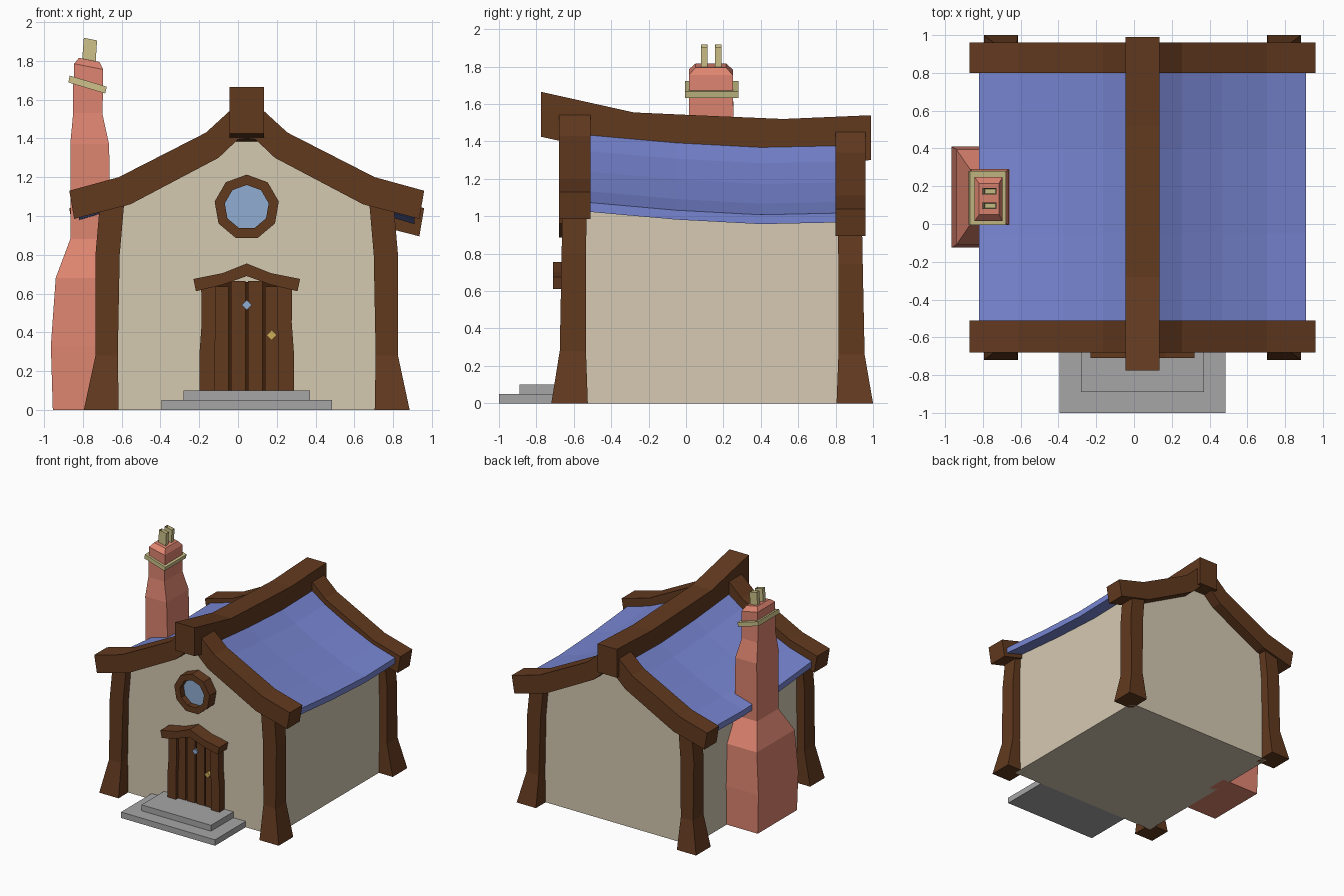
import bpy, bmesh
from math import sin, cos, pi

if "Cube" in bpy.data.objects:
    bpy.data.objects.remove(bpy.data.objects["Cube"])

CX, CY = 0.045, 0.14          # centre lines of the cottage


def material(name, rgb):
    m = bpy.data.materials.new(name)
    m.diffuse_color = [(c / 255) ** 2.2 for c in rgb] + [1]
    m.use_nodes = True
    m.node_tree.nodes["Principled BSDF"].inputs["Base Color"].default_value = m.diffuse_color
    return m


WOOD = material("wood", (98, 60, 36))
DARK = material("dark_wood", (62, 36, 20))
PLASTER = material("plaster", (212, 200, 176))
TILE = material("roof_tile", (118, 132, 208))
BRICK = material("brick", (222, 132, 112))
SAND = material("sandstone", (204, 192, 136))
GLASS = material("glass", (142, 172, 208))
GOLD = material("brass", (205, 172, 90))
STONE = material("stone", (165, 165, 165))


def finish(name, bm, mat):
    bmesh.ops.recalc_face_normals(bm, faces=bm.faces)
    me = bpy.data.meshes.new(name)
    bm.to_mesh(me)
    bm.free()
    ob = bpy.data.objects.new(name, me)
    me.materials.append(mat)
    bpy.context.collection.objects.link(ob)
    return ob


def loft(name, sections, mat, hollow=0):
    """Skin closed loops of equal length and cap both ends."""
    bm = bmesh.new()
    rings = [[bm.verts.new(p) for p in s] for s in sections]
    n = len(rings[0])
    for a, b in zip(rings, rings[1:]):
        for i in range(n):
            j = (i + 1) % n
            bm.faces.new((a[i], a[j], b[j], b[i]))
    bm.faces.new(rings[0])
    top = bm.faces.new(rings[-1])
    if hollow:                 # recess the top cap
        bmesh.ops.recalc_face_normals(bm, faces=bm.faces)
        bmesh.ops.inset_region(bm, faces=[top], thickness=hollow)
        for v in top.verts:
            v.co.z -= 0.04
    return finish(name, bm, mat)


def extrude_y(name, profile, y0, y1, mat, dz=0):
    return loft(name, [[(x, y, z + dz) for x, z in profile] for y in (y0, y1)], mat)


def box(name, x0, x1, y0, y1, z0, z1, mat):
    return extrude_y(name, [(x0, z0), (x1, z0), (x1, z1), (x0, z1)], y0, y1, mat)


def both(half):
    """Mirror a right-hand outline (offsets from CX, centre point first)."""
    return ([(CX - x, z) for x, z in reversed(half[1:])]
            + [(CX + x, z) for x, z in half])


# Roof: curved slope profile, sagging along the ridge direction
slope = [(0, 1.50), (0.09, 1.43), (0.21, 1.345), (0.42, 1.235), (0.66, 1.13), (0.865, 1.07)]
sag = [(-0.59, 0.01), (-0.3, -0.016), (-0.05, -0.038), (0.4, -0.062), (0.87, -0.052)]
outer = both(slope)
inner = both([(x, z - 0.05) for x, z in slope])
loft("roof", [[(x, y, z + d) for x, z in outer + inner[::-1]] for y, d in sag], TILE)

# Walls follow the underside of the roof
gable = both([(0, 1.46)] + [(x, z - 0.03) for x, z in slope[1:5]] + [(0.705, 1.085), (0.71, 0)])
loft("walls", [[(x, y, z + d if z else 0) for x, z in gable] for y, d in sag], PLASTER)

# Gable rafters, front and back
r_top = [(0, 1.60), (0.09, 1.54), (0.21, 1.43), (0.66, 1.20), (0.915, 1.13)]
r_low = [(0, 1.40), (0.045, 1.395), (0.145, 1.30), (0.60, 1.06), (0.89, 0.985)]
rafter = both(r_top) + both(r_low)[::-1]
extrude_y("front_rafters", rafter, -0.68, -0.51, WOOD)
extrude_y("back_rafters", rafter, 0.80, 0.96, WOOD, -0.09)

# Ridge beam
ridge = [(-0.775, 1.665), (-0.28, 1.555), (0.12, 1.537), (0.52, 1.52), (0.99, 1.54)]
loft("ridge_beam", [[(CX - 0.09, y, z), (CX + 0.09, y, z),
                     (CX + 0.09, y, z - 0.24), (CX - 0.09, y, z - 0.24)]
                    for y, z in ridge], WOOD)

# Corner posts: z, inner and outer offsets in x, inner and outer offsets in y
post = [(0, 0.66, 0.84, 0.665, 0.86), (0.28, 0.665, 0.78, 0.675, 0.815),
        (0.80, 0.655, 0.78, 0.675, 0.805), (1.09, 0.63, 0.755, 0.67, 0.80)]
for sy, end, k in ((-1, "front", 1), (1, "back", 0.93)):
    for sx, side in ((-1, "left"), (1, "right")):
        loft(f"{end}_{side}_post",
             [[(CX + sx * a, CY + sy * c, z * k), (CX + sx * b, CY + sy * c, z * k),
               (CX + sx * b, CY + sy * d, z * k), (CX + sx * a, CY + sy * d, z * k)]
              for z, a, b, c, d in post], WOOD)


# Chimney: leaning rectangular sections (x0, x1, y0, y1, z at centre, tilt)
def stack(name, rows, mat, hollow=0):
    secs = []
    for x0, x1, y0, y1, z, t in rows:
        h = (x1 - x0) / 2 * t
        secs.append([(x0, y0, z + h), (x1, y0, z - h), (x1, y1, z - h), (x0, y1, z + h)])
    return loft(name, secs, mat, hollow)


stack("chimney", [(-0.955, -0.60, -0.12, 0.405, 0, 0), (-0.965, -0.60, -0.125, 0.41, 0.33, 0),
                  (-0.94, -0.60, -0.11, 0.395, 0.68, 0), (-0.865, -0.655, 0, 0.285, 0.88, 0),
                  (-0.865, -0.665, -0.005, 0.29, 1.37, 0), (-0.85, -0.70, 0.015, 0.255, 1.53, 0),
                  (-0.85, -0.695, 0.015, 0.25, 1.68, 0.3)], BRICK)
stack("chimney_collar", [(-0.875, -0.685, -0.005, 0.28, 1.66, 0.3),
                         (-0.868, -0.677, -0.005, 0.28, 1.695, 0.3)], SAND)
stack("chimney_crown", [(-0.845, -0.695, 0.015, 0.25, 1.68, 0.3),
                        (-0.845, -0.695, 0.015, 0.25, 1.77, 0.2),
                        (-0.82, -0.715, 0.05, 0.215, 1.805, 0.2)], BRICK)
for i, y in enumerate((0.097, 0.173)):
    stack(f"chimney_pot_{i + 1}", [(-0.805, -0.735, y - 0.017, y + 0.017, 1.78, 0.2),
                                   (-0.795, -0.727, y - 0.017, y + 0.017, 1.912, 0.2)],
          SAND, 0.008)


# Round window: nine-sided ring and pane
def ngon(r, y):
    return [(CX + r * sin(2 * pi * i / 9), y, 1.045 + r * cos(2 * pi * i / 9)) for i in range(9)]


bm = bmesh.new()
loops = [[bm.verts.new(p) for p in ngon(r, y)]
         for r, y in ((0.168, -0.57), (0.168, -0.68), (0.115, -0.68), (0.115, -0.57))]
for a, b in zip(loops, loops[1:] + loops[:1]):
    for i in range(9):
        j = (i + 1) % 9
        bm.faces.new((a[i], a[j], b[j], b[i]))
finish("window_frame", bm, WOOD)
loft("window_pane", [ngon(0.118, -0.63), ngon(0.118, -0.58)], GLASS)

# Door: dark backing, planks, jambs, lintel
box("door_backing", -0.13, 0.22, -0.61, -0.57, 0.1, 0.66, DARK)
for i in range(4):
    x = -0.125 + i * 0.088
    t = 0.665 if i in (1, 2) else 0.635
    box(f"door_plank_{i + 1}", x, x + 0.076, -0.63, -0.58, 0.1, t, WOOD)
jamb = [(0.165, 0.1), (0.243, 0.1), (0.243, 0.3), (0.232, 0.45), (0.235, 0.64),
        (0.16, 0.64), (0.158, 0.45), (0.165, 0.3)]
for s, side in ((-1, "left"), (1, "right")):
    extrude_y(f"door_jamb_{side}", [(CX + s * x, z) for x, z in jamb], -0.66, -0.57, WOOD)
lintel = (both([(0, 0.755), (0.125, 0.705), (0.275, 0.675)])
          + both([(0, 0.69), (0.125, 0.645), (0.262, 0.612)])[::-1])
extrude_y("door_lintel", lintel, -0.71, -0.57, WOOD)


# Diamond door fittings
def diamond(name, x, z, y, mat):
    r = 0.026
    extrude_y(name, [(x, z - r), (x + r, z), (x, z + r), (x - r, z)], y, -0.60, mat)


diamond("door_peephole", CX, 0.54, -0.64, GLASS)
diamond("door_knob", 0.174, 0.385, -0.66, GOLD)

# Entrance steps
box("lower_step", -0.395, 0.485, -1.0, -0.57, 0, 0.05, STONE)
box("upper_step", -0.28, 0.37, -0.89, -0.57, 0.05, 0.10, STONE)
